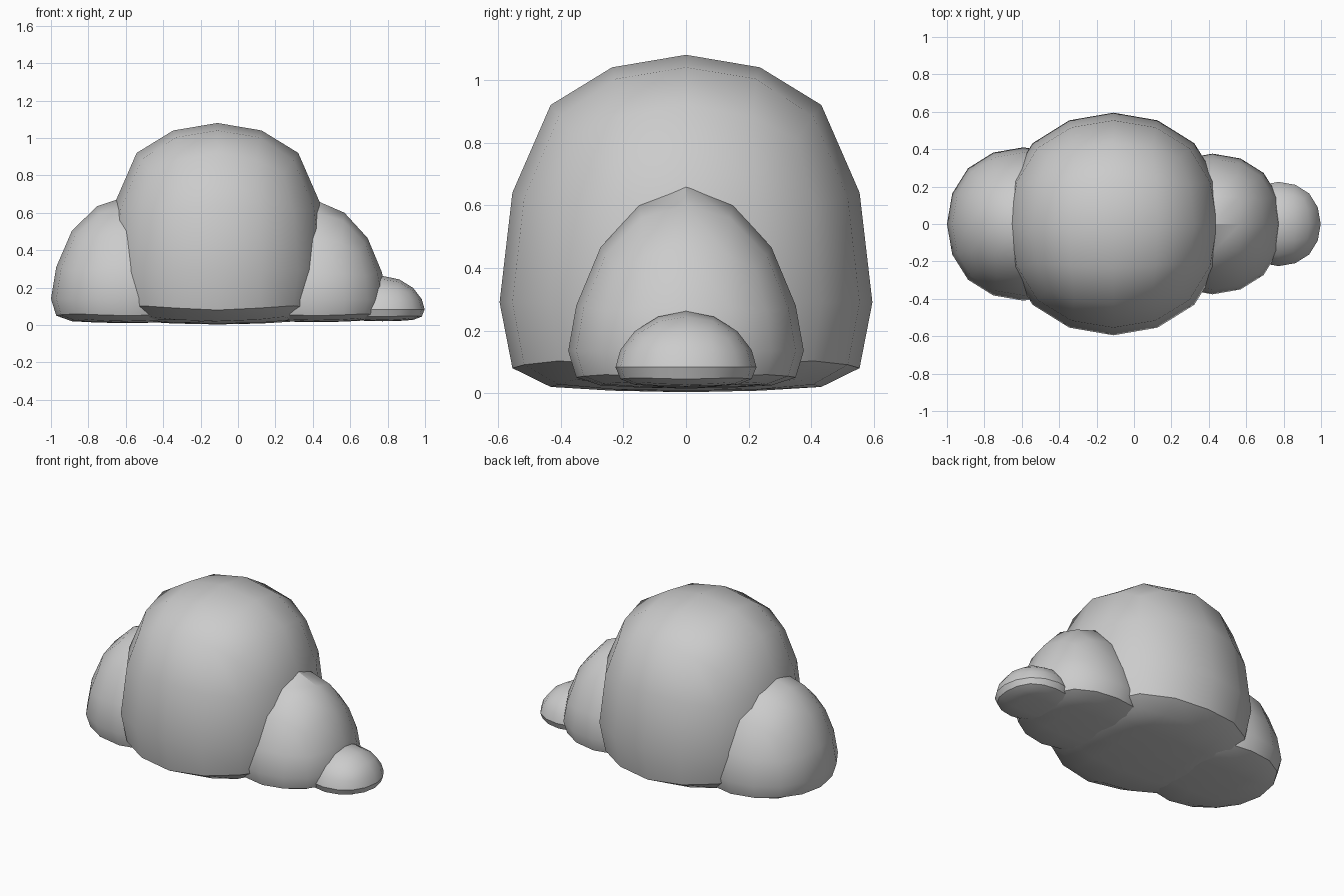
import bpy
import math

if "Cube" in bpy.data.objects:
    bpy.data.objects.remove(bpy.data.objects["Cube"])


def blob(name, x, radius, levels):
    """Rounded cube whose nine height levels (bottom to top) are remapped."""
    bpy.ops.mesh.primitive_cube_add(size=2)
    ob = bpy.context.object
    ob.name = name
    sub = ob.modifiers.new("round", 'SUBSURF')
    sub.levels = 2
    bpy.ops.object.modifier_apply(modifier=sub.name)
    verts = ob.data.vertices

    # heights of the rings on the central cross-section
    ring = sorted(v.co.z for v in verts if abs(v.co.x) < 1e-4 and v.co.y > -1e-4)
    scale = radius / ring[-1]

    def remap(z):
        for i in range(len(ring) - 1):
            if z <= ring[i + 1] + 1e-5:
                t = (z - ring[i]) / (ring[i + 1] - ring[i])
                return levels[i] + t * (levels[i + 1] - levels[i])
        return levels[-1]

    for v in verts:
        v.co = (v.co.x * scale, v.co.y * scale, remap(v.co.z))
    ob.location.x = x
    bpy.ops.object.shade_smooth_by_angle(angle=math.radians(35))
    return ob


# large middle mound
blob("main_mound", -0.11, 0.595,
     [0.003, 0.008, 0.02, 0.08, 0.29, 0.64, 0.92, 1.04, 1.08])
# left mound
blob("left_mound", -0.59, 0.41,
     [0.01, 0.013, 0.02, 0.05, 0.14, 0.31, 0.505, 0.635, 0.69])
# right mound
blob("right_mound", 0.42, 0.376,
     [0.015, 0.018, 0.025, 0.05, 0.135, 0.28, 0.465, 0.60, 0.665])
# small mound at the right tip
blob("small_mound", 0.773, 0.225,
     [0.02, 0.022, 0.027, 0.045, 0.083, 0.138, 0.198, 0.244, 0.262])
